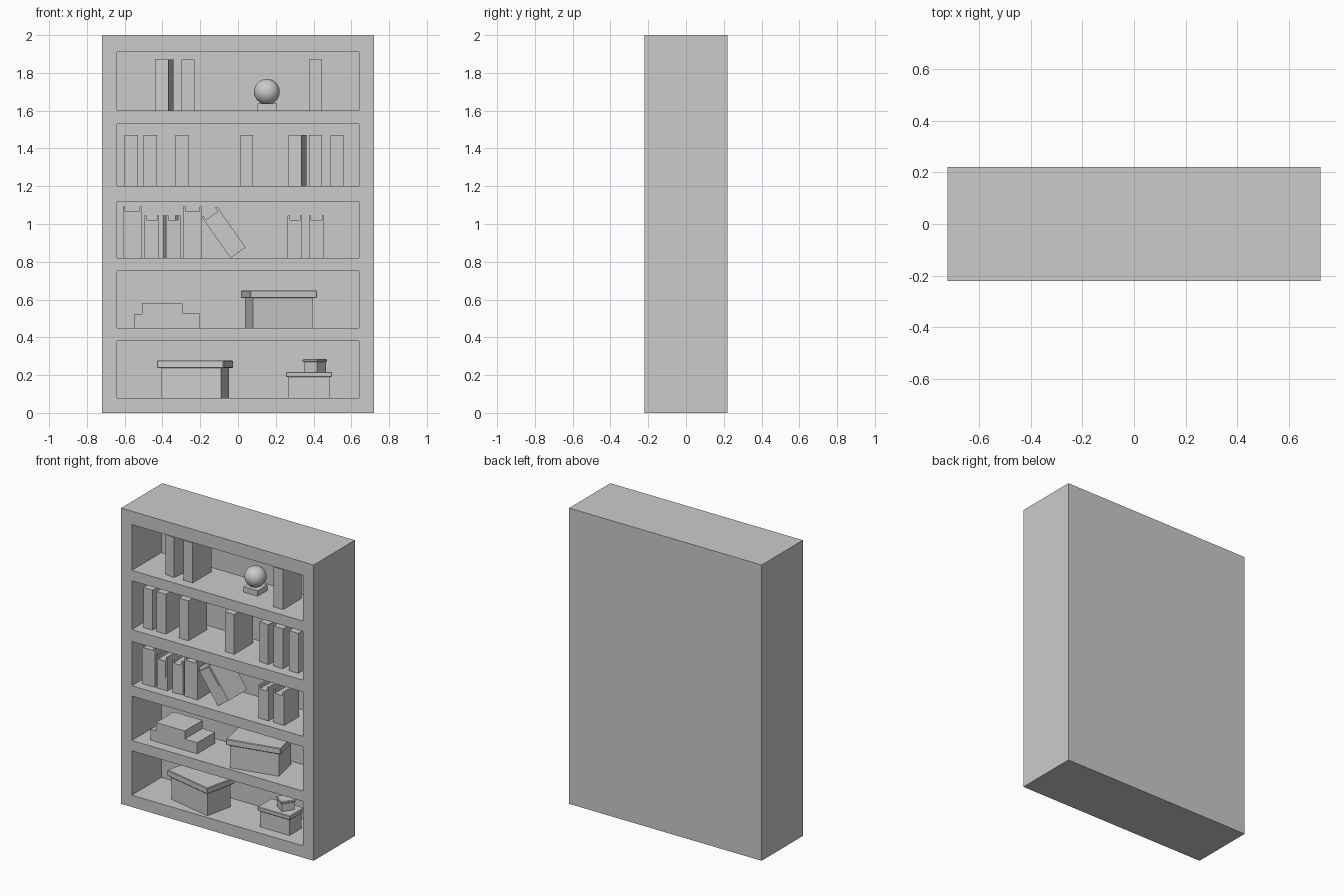
import bpy, bmesh
from math import radians
from mathutils import Matrix

if "Cube" in bpy.data.objects:
    bpy.data.objects.remove(bpy.data.objects["Cube"])


def mesh_object(name, bm):
    me = bpy.data.meshes.new(name)
    bm.to_mesh(me)
    bm.free()
    ob = bpy.data.objects.new(name, me)
    bpy.context.collection.objects.link(ob)
    return ob


def add_box(bm, x0, x1, y0, y1, z0, z1):
    m = Matrix.Translation(((x0 + x1) / 2, (y0 + y1) / 2, (z0 + z1) / 2))
    m = m @ Matrix.Diagonal((x1 - x0, y1 - y0, z1 - z0, 1))
    bmesh.ops.create_cube(bm, size=1, matrix=m)


def box(name, x0, x1, y0, y1, z0, z1, loc=(0, 0, 0), turn=0):
    bm = bmesh.new()
    add_box(bm, x0, x1, y0, y1, z0, z1)
    ob = mesh_object(name, bm)
    ob.location = loc
    ob.rotation_euler.z = radians(turn)
    return ob


# Cabinet: a solid block with five compartments cut into the front
cabinet = box("cabinet", -0.72, 0.72, -0.22, 0.22, 0, 2)
bm = bmesh.new()
for z0, z1 in ((0.08, 0.38), (0.45, 0.75), (0.82, 1.12), (1.2, 1.53), (1.6, 1.91)):
    add_box(bm, -0.64, 0.64, -0.4, 0.095, z0, z1)
cutter = mesh_object("compartment_cutter", bm)
cutter.hide_render = True
mod = cabinet.modifiers.new("compartments", 'BOOLEAN')
mod.operation = 'DIFFERENCE'
mod.solver = 'EXACT'
mod.object = cutter
bpy.context.view_layer.objects.active = cabinet
bpy.ops.object.modifier_apply(modifier=mod.name)
bpy.data.objects.remove(cutter)

# Plain books on the two upper shelves: centre x, shelf height, turn
books = [(-0.39, 1.6, -8), (-0.265, 1.6, 0), (0.41, 1.6, 0),
         (-0.565, 1.2, 0), (-0.465, 1.2, 0), (-0.297, 1.2, 0), (0.045, 1.2, 0),
         (0.315, 1.2, -8), (0.41, 1.2, 0), (0.525, 1.2, 0)]
for x, z, turn in books:
    box("book", -0.035, 0.035, -0.1, 0.1, 0, 0.27, (x, -0.055, z), turn)


# Binders: two covers rising above a spine and page block, with a label
def binder(x, w, h, d, turn=0, lean=0):
    t = 0.011
    bm = bmesh.new()
    add_box(bm, 0, t, 0, d, 0, h)
    add_box(bm, w - t, w, 0, d, 0, h)
    add_box(bm, t, w - t, 0, d, 0, h - 0.025)
    add_box(bm, t, w - t, -0.003, 0.002, h * 0.4, h - 0.025)
    ob = mesh_object("binder", bm)
    ob.location = (x, -0.158, 0.82)
    ob.rotation_euler = (0, radians(lean), radians(turn))


binder(-0.608, 0.098, 0.272, 0.2)
binder(-0.495, 0.077, 0.225, 0.16)
binder(-0.38, 0.075, 0.225, 0.16, turn=6)
binder(-0.29, 0.098, 0.272, 0.2)
binder(-0.04, 0.098, 0.265, 0.2, lean=-35)
binder(0.263, 0.077, 0.225, 0.16)
binder(0.376, 0.08, 0.225, 0.16)

# Globe ornament on a small plinth
box("ornament_base", 0.102, 0.207, -0.085, 0.02, 1.6, 1.637)
bpy.ops.mesh.primitive_uv_sphere_add(segments=32, ring_count=16, radius=0.068,
                                     location=(0.153, -0.032, 1.7))
bpy.context.object.name = "ornament_ball"
bpy.ops.object.shade_smooth_by_angle()

# Stepped stack, extruded from its front profile
profile = [(-0.55, 0.45), (-0.2, 0.45), (-0.2, 0.525), (-0.293, 0.525),
           (-0.293, 0.58), (-0.508, 0.58), (-0.508, 0.523), (-0.55, 0.523)]
bm = bmesh.new()
face = bm.faces.new([bm.verts.new((x, -0.15, z)) for x, z in profile])
ext = bmesh.ops.extrude_face_region(bm, geom=[face])
bmesh.ops.translate(bm, vec=(0, 0.19, 0),
                    verts=[v for v in ext["geom"] if isinstance(v, bmesh.types.BMVert)])
bmesh.ops.recalc_face_normals(bm, faces=bm.faces)
mesh_object("stepped_stack", bm)


# Storage boxes with overhanging lids
def lidded_box(loc, w, d, h, lip, lid_h, turn=0):
    box("box_body", -w / 2, w / 2, -d / 2, d / 2, 0, h, loc, turn)
    lid = box("box_lid", -w / 2 - lip, w / 2 + lip, -d / 2 - lip, d / 2 + lip,
              h, h + lid_h, loc, turn)
    bev = lid.modifiers.new("edge", 'BEVEL')
    bev.width = 0.004
    bev.segments = 1


lidded_box((0.217, -0.07, 0.45), 0.327, 0.193, 0.157, 0.018, 0.041, 12.5)
lidded_box((-0.228, -0.07, 0.08), 0.327, 0.193, 0.157, 0.018, 0.041, -12.5)
lidded_box((0.376, -0.08, 0.08), 0.222, 0.13, 0.109, 0.011, 0.028)
lidded_box((0.407, -0.07, 0.217), 0.084, 0.084, 0.052, 0.006, 0.015, -35)
